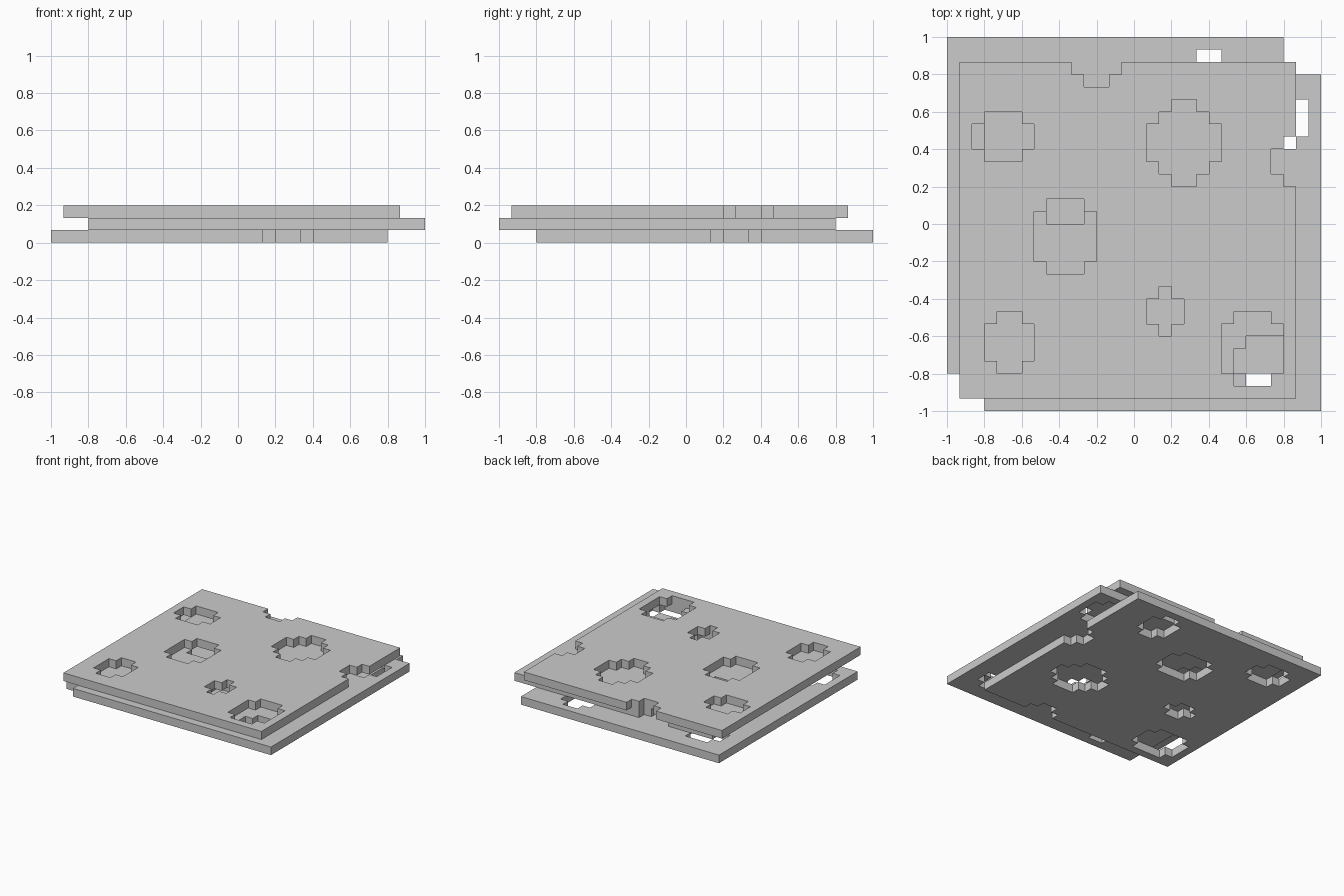
import bpy, bmesh
from math import pi

if "Cube" in bpy.data.objects:
    bpy.data.objects.remove(bpy.data.objects["Cube"])

CELL = 1 / 15   # every step in the model is one cell
N = 27          # cells along one slice edge

# Stepped holes as overlapping cell rectangles (i0, i1, j0, j1)
HOLES = [
    (9, 13, 26, 27), (10, 12, 25, 27),                      # back edge notch
    (25, 27, 18, 20), (26, 27, 17, 21),                     # right edge notch
    (2, 5, 19, 23), (1, 6, 20, 22),                         # back left hole
    (15, 21, 19, 22), (16, 20, 18, 23), (17, 19, 17, 24),   # back right hole
    (6, 11, 11, 15), (7, 10, 10, 16),                       # centre hole
    (2, 6, 3, 6), (3, 5, 2, 7),                             # front left hole
    (15, 18, 6, 8), (16, 17, 5, 9),                         # small hole
    (21, 26, 2, 6), (22, 25, 1, 7),                         # front right hole
]


def in_hole(face):
    c = face.calc_center_median()
    i, j = c.x / CELL + N / 2, c.y / CELL + N / 2
    return any(a < i < b and p < j < q for a, b, p, q in HOLES)


# One flat perforated sheet, shared by all slices
bm = bmesh.new()
bmesh.ops.create_grid(bm, x_segments=N, y_segments=N, size=N * CELL / 2)
bmesh.ops.delete(bm, geom=[f for f in bm.faces if in_hole(f)], context='FACES')
mesh = bpy.data.meshes.new("slice")
bm.to_mesh(mesh)
bm.free()

# Three stacked slices, each shifted and turned
for level, (name, x, y, turn) in enumerate([
        ("bottom_slice", -0.1, 0.1, -pi / 2),
        ("middle_slice", 0.1, -0.1, pi / 2),
        ("top_slice", -CELL / 2, -CELL / 2, 0)]):
    ob = bpy.data.objects.new(name, mesh)
    bpy.context.collection.objects.link(ob)
    ob.location = (x, y, level * CELL)
    ob.rotation_euler.z = turn
    mod = ob.modifiers.new("thickness", 'SOLIDIFY')
    mod.thickness = CELL
    mod.offset = 1
